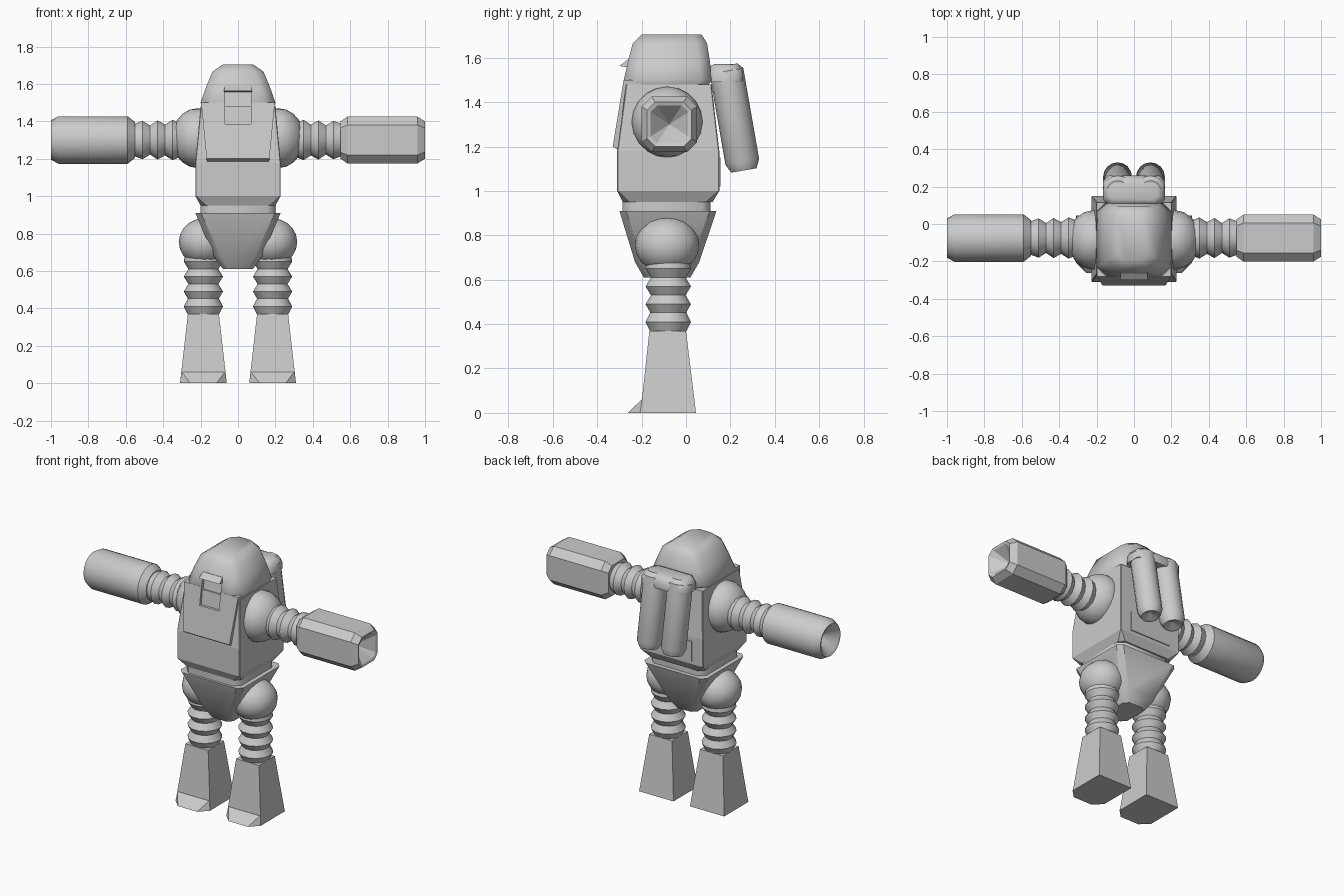
import bpy, bmesh, math
from mathutils import Matrix, Vector

if "Cube" in bpy.data.objects:
    bpy.data.objects.remove(bpy.data.objects["Cube"])

grey = bpy.data.materials.new("suit grey")
grey.diffuse_color = (0.6, 0.6, 0.6, 1)
grey.use_nodes = True
grey.node_tree.nodes["Principled BSDF"].inputs["Base Color"].default_value = grey.diffuse_color
CY = -0.075                                   # depth of limb axes


def finish(name, bm, smooth=0):
    bmesh.ops.recalc_face_normals(bm, faces=bm.faces)
    me = bpy.data.meshes.new(name)
    bm.to_mesh(me)
    bm.free()
    ob = bpy.data.objects.new(name, me)
    bpy.context.collection.objects.link(ob)
    me.materials.append(grey)
    if smooth:
        bpy.ops.object.select_all(action='DESELECT')
        ob.select_set(True)
        bpy.context.view_layer.objects.active = ob
        bpy.ops.object.shade_smooth_by_angle(angle=math.radians(smooth))
    return ob


def loft(name, rings, smooth=0):
    """Skin a stack of equally sized point rings and cap both ends."""
    bm = bmesh.new()
    vs = [[bm.verts.new(p) for p in r] for r in rings]
    n = len(vs[0])
    for a, b in zip(vs, vs[1:]):
        for i in range(n):
            bm.faces.new((a[i], a[(i + 1) % n], b[(i + 1) % n], b[i]))
    bm.faces.new(vs[0])
    bm.faces.new(vs[-1])
    bmesh.ops.remove_doubles(bm, verts=bm.verts, dist=1e-5)
    return finish(name, bm, smooth)


def rect(hx, y0, y1, z, c=0, cx=0):
    """Rectangle at height z with corners cut by c."""
    x0, x1 = cx - hx, cx + hx
    if not c:
        return [(x0, y0, z), (x1, y0, z), (x1, y1, z), (x0, y1, z)]
    return [(x0 + c, y0, z), (x1 - c, y0, z), (x1, y0 + c, z), (x1, y1 - c, z),
            (x1 - c, y1, z), (x0 + c, y1, z), (x0, y1 - c, z), (x0, y0 + c, z)]


def spin(name, prof, start, direction, sides=16, smooth=40):
    """Revolve (distance, radius) pairs about an axis."""
    q = Vector(direction).to_track_quat('Z', 'Y').to_matrix().to_4x4()
    m = Matrix.Translation(start) @ q
    rings = [[m @ Vector((max(r, 1e-4) * math.cos(2 * math.pi * i / sides),
                          max(r, 1e-4) * math.sin(2 * math.pi * i / sides), t))
              for i in range(sides)] for t, r in prof]
    return loft(name, rings, smooth)


def ball(name, c, scale):
    bm = bmesh.new()
    bmesh.ops.create_uvsphere(bm, u_segments=16, v_segments=10, radius=1,
                              matrix=Matrix.Translation(c) @ Matrix.Diagonal((*scale, 1)))
    return finish(name, bm, 60)


# torso, waist and pelvis
loft("torso", [rect(.20, -.285, .12, .95, .03), rect(.228, -.31, .15, 1.0, .004),
               rect(.228, -.31, .15, 1.18, .004), rect(.20, -.27, .115, 1.48, .004)])
loft("waist", [rect(.2, -.285, .11, .90, .04), rect(.2, -.285, .11, .955, .04)], 50)
loft("pelvis", [rect(.08, -.19, .02, .61, .03), rect(.13, -.23, .06, .68, .04),
                rect(.228, -.30, .137, .91, .03)], 40)
loft("back_plate", [rect(.15, .14, .156, 1.02), rect(.15, .14, .156, 1.15)])

# helmet with hanging face panel
helmet = loft("helmet", [rect(.192, -.27, .10, 1.475, .05), rect(.20, -.28, .117, 1.5, .05),
                         rect(.172, -.262, .108, 1.58, .05), rect(.137, -.24, .095, 1.665, .05),
                         rect(.08, -.20, .07, 1.705, .04)], 50)
panel = loft("face_panel", [rect(.165, -.30, -.2, 1.18), rect(.168, -.33, -.2, 1.20),
                            rect(.197, -.281, -.2, 1.5)])

# recessed visor and its small hood
cut = loft("visor_cutter", [rect(.07, -.4, -.278, 1.385), rect(.07, -.4, -.245, 1.57)])
cut.hide_render = True
cut.hide_viewport = True
for ob in (helmet, panel):
    mod = ob.modifiers.new("visor", 'BOOLEAN')
    mod.object = cut
    mod.solver = 'EXACT'
loft("visor_hood", [rect(.075, -.27, -.22, 1.558), rect(.075, -.30, -.22, 1.563),
                    rect(.07, -.262, -.22, 1.592)])

# backpack: header block and two leaning tanks
axis = Vector((0, .075, -.43)).normalized()
for s, side in ((-1, "left"), (1, "right")):
    spin(side + "_tank", [(0, .055), (.025, .077), (.44, .077), (.48, .058), (.48, .045), (.45, 0)],
         (s * .088, .178, 1.565), axis, 16, 40)
loft("tank_header", [rect(.165, .10, .255, 1.49, .03), rect(.165, .10, .258, 1.53, .03),
                     rect(.15, .11, .24, 1.563, .03), rect(.125, .13, .22, 1.572, .02)], 50)

for s, side in ((-1, "left"), (1, "right")):
    # shoulder and pleated upper arm
    ball(side + "_shoulder", (s * .215, -.085, 1.31), (.14, .16, .16))
    spin(side + "_upper_arm", [(0, .09), (.05, .11), (.09, .085), (.13, .107), (.17, .08),
                               (.21, .105), (.25, .09), (.28, .09)],
         (s * .30, CY, 1.30), (s, 0, 0), 14, 30)
    # hip, pleated thigh and flared boot
    x = s * .185
    ball(side + "_hip", (x - s * .005, -.085, .755), (.137, .145, .127))
    spin(side + "_thigh", [(0, .09), (.09, .105), (.13, .08), (.17, .105), (.21, .08),
                           (.25, .105), (.288, .083), (.33, .105), (.37, .085)],
         (x, -.08, .74), (0, 0, -1), 14, 30)
    loft(side + "_boot", [rect(.125, -.205, .045, 0, cx=x), rect(.083, -.165, 0, .37, cx=x)])
    loft(side + "_toe", [rect(.125, -.262, -.15, 0, .055, x), rect(.117, -.2, -.15, .06, .002, x)])

# round left forearm with hollow end
spin("left_forearm", [(0, .095), (.04, .127), (.41, .127), (.45, .105), (.445, .09), (.33, 0)],
     (-.55, CY, 1.30), (-1, 0, 0), 20, 35)


# blocky right forearm with hollow end
def block(x, h, c):
    return [(x, p[0] + CY, p[1] + 1.30) for p in rect(h, -h, h, 0, c)]


loft("right_forearm", [block(.548, .10, .035), block(.585, .125, .045), block(.96, .125, .045),
                       block(1.0, .10, .036), block(.995, .085, .03), block(.90, .0002, .00005)])
